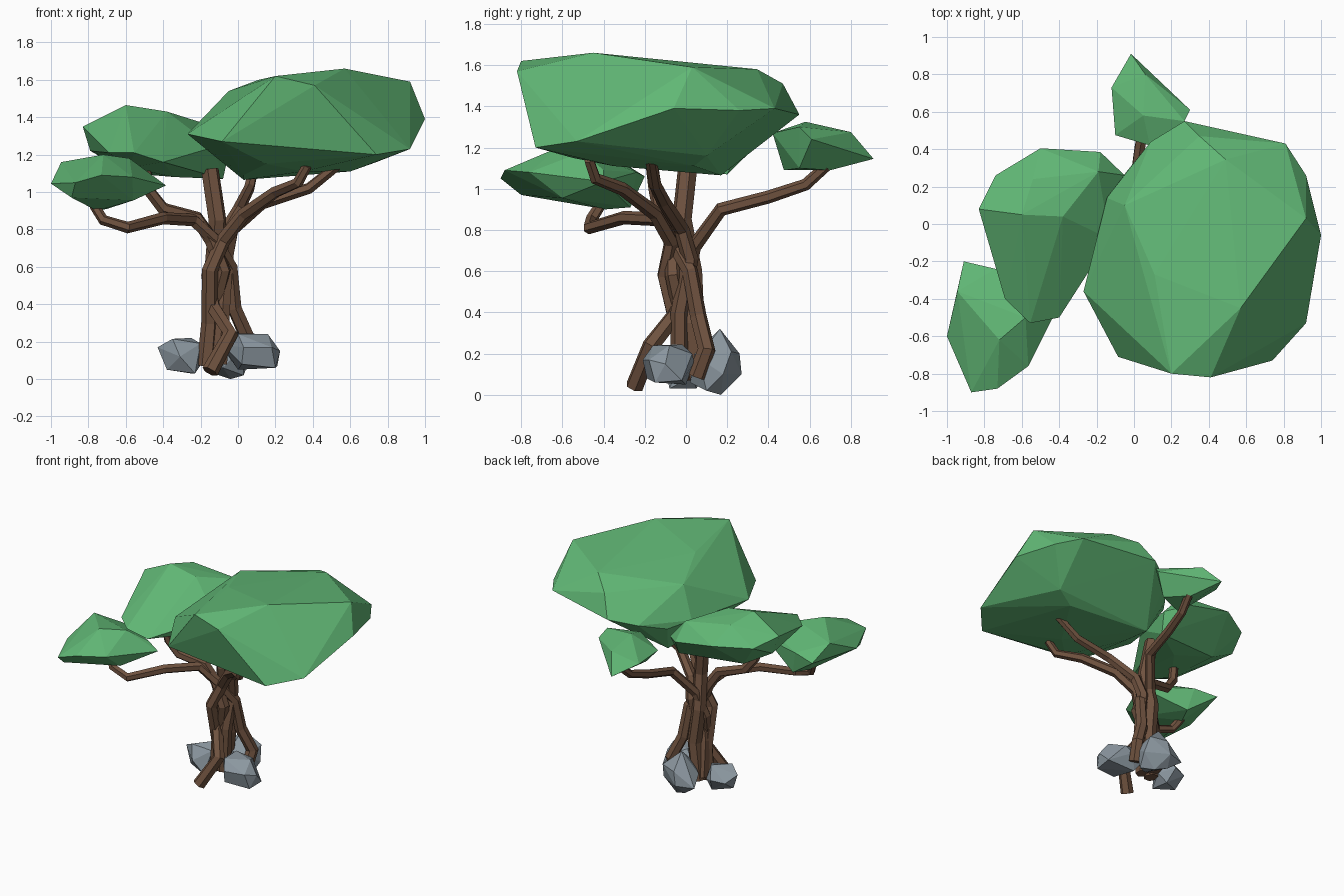
import bpy, bmesh


def material(name, rgb):
    m = bpy.data.materials.new(name)
    m.diffuse_color = (*rgb, 1)
    return m


LEAF = material("leaf_green", (0.12, 0.48, 0.18))
BARK = material("bark_brown", (0.16, 0.085, 0.05))
STONE = material("stone_grey", (0.26, 0.31, 0.35))


def hull(name, mat, pts):
    """Faceted solid wrapped around a handful of corner points."""
    bm = bmesh.new()
    for p in pts:
        bm.verts.new(p)
    res = bmesh.ops.convex_hull(bm, input=bm.verts[:])
    junk = {g for g in res["geom_interior"] + res["geom_unused"]
            if isinstance(g, bmesh.types.BMVert)}
    bmesh.ops.delete(bm, geom=list(junk), context='VERTS')
    bmesh.ops.recalc_face_normals(bm, faces=bm.faces[:])
    me = bpy.data.meshes.new(name)
    bm.to_mesh(me)
    bm.free()
    me.materials.append(mat)
    ob = bpy.data.objects.new(name, me)
    bpy.context.collection.objects.link(ob)
    return ob


def strand(name, r0, r1, pts):
    """Six-sided tapered tube along a path, made into a mesh."""
    cu = bpy.data.curves.new(name, 'CURVE')
    cu.dimensions = '3D'
    cu.bevel_depth = 1.0
    cu.bevel_resolution = 1
    cu.use_fill_caps = True
    sp = cu.splines.new('POLY')
    sp.points.add(len(pts) - 1)
    sp.use_smooth = False
    for i, p in enumerate(pts):
        sp.points[i].co = (*p, 1)
        sp.points[i].radius = r0 + (r1 - r0) * i / (len(pts) - 1)
    tmp = bpy.data.objects.new(name + "_path", cu)
    bpy.context.collection.objects.link(tmp)
    dg = bpy.context.evaluated_depsgraph_get()
    me = bpy.data.meshes.new_from_object(tmp.evaluated_get(dg))
    bpy.data.objects.remove(tmp)
    me.name = name
    me.materials.clear()
    me.materials.append(BARK)
    for f in me.polygons:
        f.use_smooth = False
    ob = bpy.data.objects.new(name, me)
    bpy.context.collection.objects.link(ob)


# Main canopy
hull("main_canopy", LEAF, [
    (-.27, -.36, 1.31), (-.085, -.71, 1.27), (.2, -.80, 1.62), (.41, -.82, 1.57),
    (.74, -.73, 1.2), (.92, -.53, 1.23), (1, -.06, 1.39), (.92, .03, 1.59),
    (.92, .26, 1.38), (.81, .43, 1.39), (.27, .55, 1.36), (-.145, .14, 1.31),
    (-.05, .1, 1.54), (.11, -.27, 1.6), (.57, -.45, 1.66), (.49, .345, 1.58),
    (.35, .47, 1.51), (.09, .44, 1.32), (-.04, .28, 1.27), (.03, .17, 1.065),
    (.03, -.05, 1.09), (.6, .04, 1.11), (.35, -.35, 1.11), (.15, -.55, 1.15),
    (.74, .1, 1.16)])

# Left canopy
hull("left_canopy", LEAF, [
    (-.83, .08, 1.35), (-.74, .26, 1.3), (-.5, .405, 1.31), (-.18, .385, 1.25),
    (-.05, .26, 1.21), (-.13, -.08, 1.24), (-.4, -.5, 1.16), (-.555, -.53, 1.21),
    (-.69, -.4, 1.21), (-.6, .05, 1.465), (-.54, .24, 1.42), (-.38, .04, 1.43),
    (-.19, .28, 1.37), (-.08, .2, 1.07), (-.34, .02, 1.08), (-.79, .1, 1.22),
    (-.58, .14, 1.1), (-.58, -.3, 1.13)])

# Small front-left canopy
hull("front_left_canopy", LEAF, [
    (-.91, -.2, 1.06), (-.74, -.24, 1.08), (-.945, -.36, 1.16), (-1, -.6, 1.045),
    (-.87, -.9, 1.05), (-.73, -.88, 1.09), (-.565, -.76, 1.08), (-.72, -.62, 1.2),
    (-.58, -.5, 1.18), (-.46, -.4, 1.09), (-.385, -.4, 1.035), (-.56, -.6, .955),
    (-.755, -.39, .9), (-.7, -.27, .91), (-.89, -.8, .97)])

# Small back canopy
hull("back_canopy", LEAF, [
    (-.016, .91, 1.145), (-.12, .73, 1.2), (-.1, .475, 1.2), (.085, .42, 1.27),
    (.27, .55, 1.3), (.3, .61, 1.24), (.06, .8, 1.275), (.05, .58, 1.325),
    (.0, .475, 1.09), (.08, .7, 1.09), (.2, .55, 1.1)])

# Twisted trunk strands, each running from root to branch tip
strand("back_branch_strand", .045, .027, [
    (-.15, -.25, .04), (-.04, -.17, .24), (-.13, -.06, .38), (-.16, 0, .55),
    (-.11, .04, .72), (0, .17, .9), (.03, .4, .96), (.06, .58, 1.02), (.08, .68, 1.11)])
strand("front_left_branch_strand", .045, .027, [
    (.03, .05, .09), (.05, .1, .22), (-.02, .06, .38), (-.04, .02, .6),
    (-.12, -.06, .74), (-.24, -.11, .85), (-.4, -.3, .86), (-.59, -.47, .81),
    (-.72, -.46, .85), (-.77, -.41, .93)])
strand("front_right_branch_strand", .05, .026, [
    (-.17, -.02, .07), (-.15, -.03, .3), (-.15, -.1, .58), (-.08, -.07, .74),
    (.03, -.15, .88), (.2, -.31, 1.0), (.32, -.44, 1.05), (.37, -.47, 1.14)])
strand("centre_strand", .052, .048, [
    (-.14, .05, .08), (-.1, .04, .35), (-.13, .03, .6), (-.11, -.02, .85),
    (-.15, .01, 1.12)])
strand("right_branch_strand", .048, .027, [
    (-.1, -.03, .08), (-.08, -.03, .4), (-.06, .02, .66), (-.03, -.02, .8),
    (.13, -.11, .94), (.38, -.15, 1.02), (.53, -.17, 1.14)])
strand("left_branch_strand", .048, .03, [
    (-.16, .04, .1), (-.14, -.01, .35), (-.08, -.06, .58), (-.14, -.06, .74),
    (-.22, -.08, .86), (-.4, -.13, .91), (-.47, -.15, 1.0), (-.5, -.17, 1.15)])

# Rocks around the roots
hull("right_rock", STONE, [
    (-.08, -.06, .18), (-.07, .03, .15), (0, -.02, .245), (.0, -.16, .24),
    (.16, -.08, .24), (.225, -.1, .15), (.21, -.02, .07), (.2, -.15, .06),
    (.03, -.21, .17), (.02, -.19, .08), (.04, .04, .16), (.0, .0, .05),
    (.1, .03, .2), (.18, -.18, .17)])
hull("back_rock", STONE, [
    (-.08, .165, .32), (-.19, .12, .16), (-.23, .23, .1), (-.13, .2, .03),
    (-.04, .17, 0), (.03, .1, .02), (.06, .18, .1), (.04, .22, .21),
    (-.1, .27, .1), (-.08, .26, .2), (-.08, .02, .06), (.03, .06, .18),
    (-.09, .04, .2)])
hull("left_rock", STONE, [
    (-.43, .0, .17), (-.35, -.05, .215), (-.25, .06, .22), (-.2, -.02, .19),
    (-.19, .03, .09), (-.23, -.08, .03), (-.38, -.02, .05), (-.31, -.1, .12),
    (-.28, .11, .13), (-.25, .05, .03), (-.38, .08, .12)])
